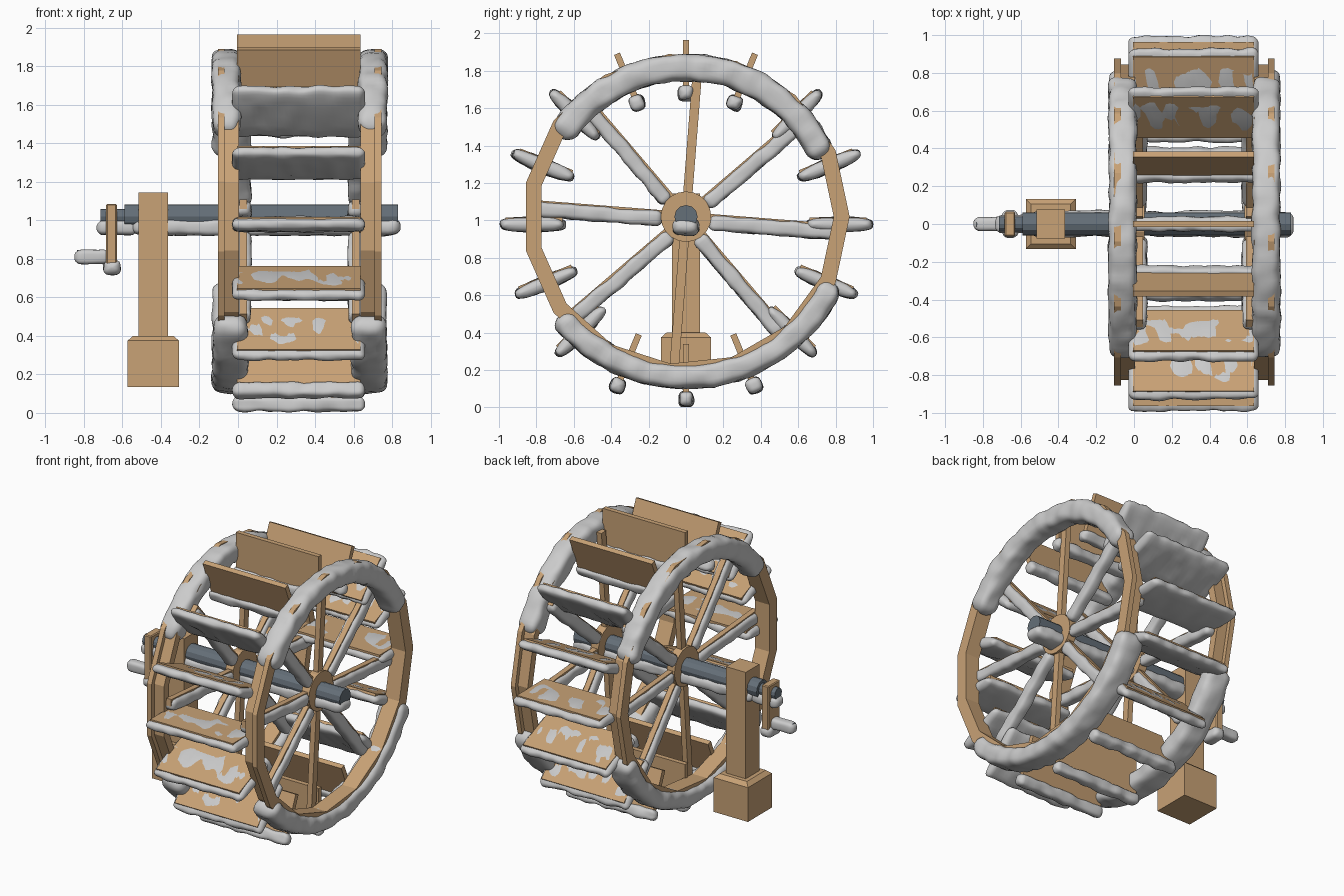
import bpy, bmesh, math
from mathutils import Vector, Matrix, noise

if "Cube" in bpy.data.objects:
    bpy.data.objects.remove(bpy.data.objects["Cube"])

WZ = 1.0      # centre height of the paddles
AZ = 1.02     # centre height of axle, spokes and rims
MID = 0.32    # mirror plane between both rims
X = Vector((1, 0, 0))


def material(name, rgb):
    m = bpy.data.materials.new(name)
    m.diffuse_color = (*rgb, 1)
    m.use_nodes = True
    m.node_tree.nodes["Principled BSDF"].inputs["Base Color"].default_value = m.diffuse_color
    return m


wood = material("wood", (0.58, 0.36, 0.18))
metal = material("iron", (0.13, 0.16, 0.19))


def finish(name, bm, mat=None, smooth=False):
    bmesh.ops.recalc_face_normals(bm, faces=bm.faces)
    me = bpy.data.meshes.new(name)
    bm.to_mesh(me)
    bm.free()
    if mat:
        me.materials.append(mat)
    for p in me.polygons:
        p.use_smooth = smooth
    ob = bpy.data.objects.new(name, me)
    bpy.context.collection.objects.link(ob)
    return ob


def box(name, centre, size, mat, angle=0.0, bevel=0.0):
    """Box turned about the x axis around its own centre."""
    bm = bmesh.new()
    bmesh.ops.create_cube(bm, size=1, matrix=Matrix.Diagonal((*size, 1)))
    if bevel:
        bmesh.ops.bevel(bm, geom=bm.edges[:], offset=bevel, segments=1, affect='EDGES')
    bm.transform(Matrix.Translation(centre) @ Matrix.Rotation(angle, 4, 'X'))
    return finish(name, bm, mat)


def lathe(name, profile, n, mat, z, closed=True):
    """Turn (x, radius) points around the x axis."""
    bm = bmesh.new()
    rings = []
    for i in range(n):
        a = 2 * math.pi * i / n
        rings.append([bm.verts.new((x, r * math.cos(a), z + r * math.sin(a))) for x, r in profile])
    m = len(profile)
    for i in range(n):
        p, q = rings[i], rings[(i + 1) % n]
        for j in range(m if closed else m - 1):
            k = (j + 1) % m
            bm.faces.new((p[j], p[k], q[k], q[j]))
    if not closed:
        bm.faces.new([r[0] for r in rings])
        bm.faces.new([r[-1] for r in rings])
    return finish(name, bm, mat)


def ice(name, frame, length, hu, hv, amp=0.012, n=28):
    """Lumpy rounded sweep; frame(s) gives position and two section axes."""
    bm = bmesh.new()
    cap = min(hu, hv)
    ends = [cap * (1 - math.cos(math.pi / 2 * i / 5)) for i in range(5)]
    k = max(2, int((length - 2 * cap) / 0.025))
    dist = ends + [cap + (length - 2 * cap) * i / k for i in range(k + 1)]
    dist += [length - e for e in reversed(ends)]
    rings = []
    for s in dist:
        d = cap - min(s, length - s, cap)
        inset = cap - math.sqrt(max(cap * cap - d * d, 0)) - 0.002
        a, b = max(hu - inset, 0.003), max(hv - inset, 0.003)
        pos, u, v = frame(s)
        ring = []
        for i in range(n):
            t = 2 * math.pi * i / n
            c, w = math.cos(t), math.sin(t)
            off = u * (a * math.copysign(abs(c) ** 0.65, c)) + v * (b * math.copysign(abs(w) ** 0.65, w))
            p = pos + off
            ring.append(bm.verts.new(p + off.normalized() * amp * noise.noise(p * 13)))
        rings.append(ring)
    for p, q in zip(rings, rings[1:]):
        for i in range(n):
            j = (i + 1) % n
            bm.faces.new((p[i], p[j], q[j], q[i]))
    bm.faces.new(rings[0])
    bm.faces.new(rings[-1])
    return finish(name, bm, None, True)


def straight_ice(name, p0, p1, u, hu, hv, amp=0.012):
    p0, p1 = Vector(p0), Vector(p1)
    t = (p1 - p0).normalized()
    v = t.cross(u)
    return ice(name, lambda s: (p0 + t * s, u, v), (p1 - p0).length, hu, hv, amp)


def arc_ice(name, x, r, a0, a1, hx, hr):
    def frame(s):
        a = math.radians(a0) + s / r
        d = Vector((0, math.cos(a), math.sin(a)))
        return Vector((x, 0, AZ)) + d * r, X, d
    return ice(name, frame, math.radians(a1 - a0) * r, hx, hr)


def radial(deg):
    """Outward direction and the downward-facing side direction."""
    a = math.radians(deg)
    d = Vector((0, math.cos(a), math.sin(a)))
    down = Vector((0, math.sin(a), -math.cos(a)))
    return d, (down if down.z < 0 else -down)


# Both wheel sides: rim, hub, spokes and their ice
for side, sgn in (("right", 1), ("left", -1)):
    def sx(x):
        return MID + sgn * (x - MID)
    rim = [(0.635, 0.79), (0.745, 0.79), (0.745, 0.875), (0.71, 0.875), (0.71, 0.845), (0.635, 0.845)]
    lathe(side + "_rim", [(sx(x), r) for x, r in rim], 15, wood, AZ)
    hub = [(0.585, 0.06), (0.645, 0.06), (0.645, 0.135), (0.585, 0.135)]
    lathe(side + "_hub", [(sx(x), r) for x, r in hub], 20, wood, AZ)
    arc_ice(side + "_rim_upper_ice", sx(0.70), 0.797, 23, 148, 0.072, 0.07)
    arc_ice(side + "_rim_lower_ice", sx(0.68), 0.855, -142, -24, 0.09, 0.063)
    for k in range(8):
        deg = 45 * k - 4.5
        d, down = radial(deg)
        c = Vector((sx(0.612), 0, AZ))
        box(f"{side}_spoke_{k}", c + d * 0.455, (0.038, 0.71, 0.05), wood, math.radians(deg))
        if k % 4 != 2:
            o = c + down * 0.022
            straight_ice(f"{side}_spoke_ice_{k}", o + d * 0.12, o + d * 0.81, X, 0.038, 0.038, 0.008)

# Sixteen paddles with ice hanging from their lower faces or edges
for k in range(16):
    deg = 22.5 * k
    d, down = radial(deg)
    c = Vector((0.315, 0, WZ))
    box(f"paddle_{k}", c + d * 0.812, (0.64, 0.305, 0.034), wood, math.radians(deg))
    if abs(d.z) > 0.9:
        o = c + d * (0.68 if d.z > 0 else 0.955)
        straight_ice(f"paddle_edge_ice_{k}", o - X * 0.345, o + X * 0.345, d, 0.036, 0.036)
    else:
        o = c + d * 0.82 + down * 0.021
        straight_ice(f"paddle_ice_{k}", o - X * 0.345, o + X * 0.345, d, 0.172, 0.036, 0.015)

# Axle, thin crank shaft and the ice below them
lathe("axle", [(-0.59, 0.062), (0.83, 0.062)], 12, metal, AZ, False)
lathe("crank_shaft", [(-0.715, 0.04), (-0.57, 0.04)], 12, metal, AZ, False)
straight_ice("axle_ice", (-0.55, 0, 0.965), (0.845, 0, 0.965), Vector((0, 1, 0)), 0.066, 0.042)
straight_ice("crank_shaft_ice", (-0.735, 0, 0.962), (-0.52, 0, 0.962), Vector((0, 1, 0)), 0.045, 0.036, 0.006)

# Crank arm and iced handle
box("crank_arm", (-0.657, 0, 0.92), (0.055, 0.13, 0.33), wood, bevel=0.006)
lathe("crank_handle", [(-0.835, 0.03), (-0.66, 0.03)], 12, metal, 0.815, False)
straight_ice("handle_ice", (-0.85, 0, 0.81), (-0.66, 0, 0.81), Vector((0, 1, 0)), 0.036, 0.036, 0.005)
straight_ice("crank_arm_ice", (-0.655, -0.075, 0.756), (-0.655, 0.075, 0.756), X, 0.042, 0.036, 0.006)

# Support post with a chamfered foot
bm = bmesh.new()
px, rings = -0.44, []
for z, h in ((0.135, 0.133), (0.375, 0.133), (0.4, 0.105), (0.4, 0.076), (1.145, 0.076)):
    rings.append([bm.verts.new((px + h * a, h * b, z)) for a, b in ((-1, -1), (1, -1), (1, 1), (-1, 1))])
for p, q in zip(rings, rings[1:]):
    for i in range(4):
        j = (i + 1) % 4
        bm.faces.new((p[i], p[j], q[j], q[i]))
bm.faces.new(rings[0])
bm.faces.new(rings[-1])
finish("support_post", bm, wood)
